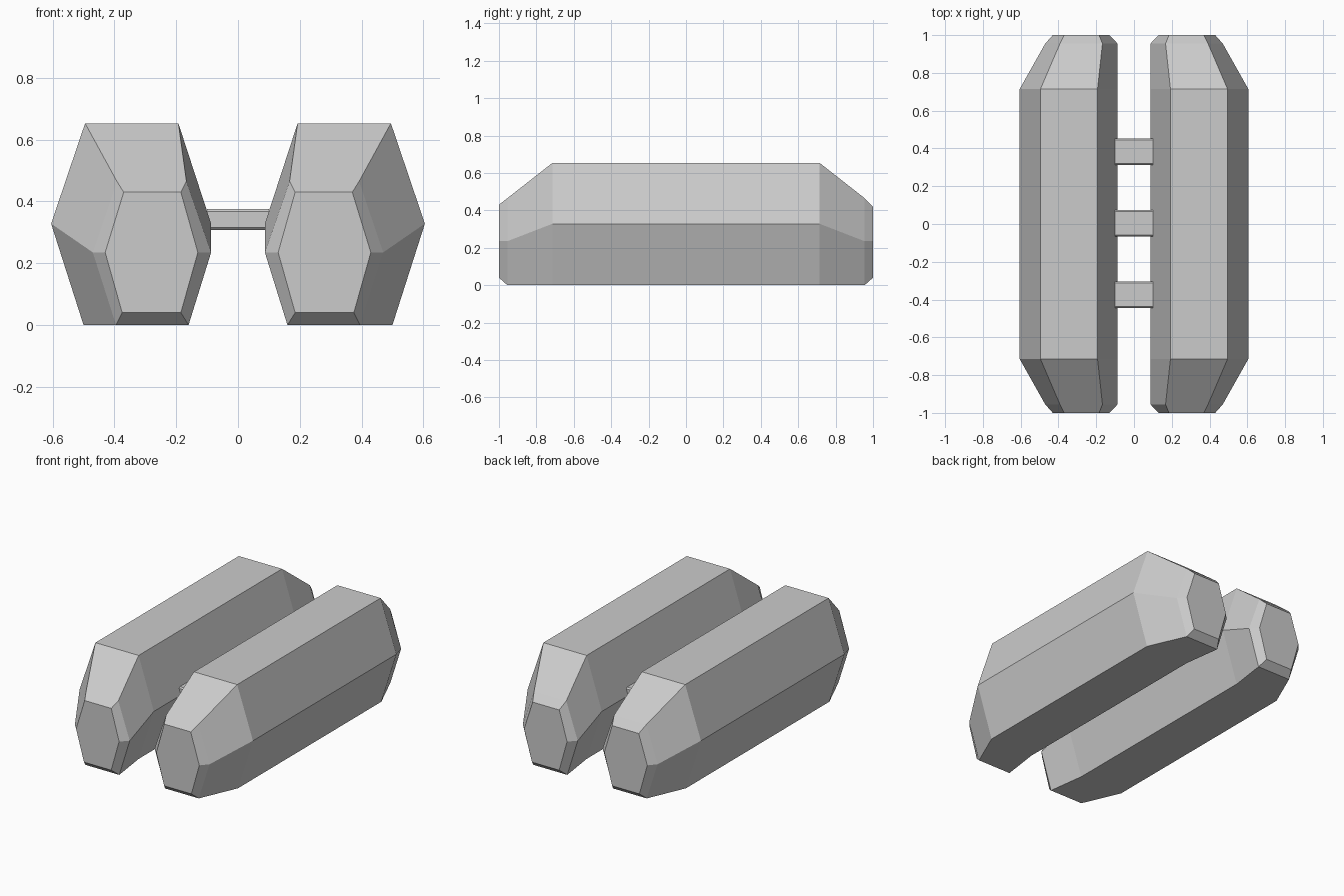
import bpy, bmesh

if "Cube" in bpy.data.objects:
    bpy.data.objects.remove(bpy.data.objects["Cube"])


def section(y, top, mid, low, z_top, z_mid, z_low):
    """Hexagonal ring; each width pair is (inner x, outer x)."""
    return [(top[0], y, z_top), (top[1], y, z_top), (mid[1], y, z_mid),
            (low[1], y, z_low), (low[0], y, z_low), (mid[0], y, z_mid)]


def loft(name, rings):
    bm = bmesh.new()
    loops = [[bm.verts.new(p) for p in ring] for ring in rings]
    for a, b in zip(loops, loops[1:]):
        for i in range(len(a)):
            j = (i + 1) % len(a)
            bm.faces.new((a[i], a[j], b[j], b[i]))
    bm.faces.new(loops[0])
    bm.faces.new(loops[-1])
    bmesh.ops.recalc_face_normals(bm, faces=bm.faces)
    mesh = bpy.data.meshes.new(name)
    bm.to_mesh(mesh)
    bm.free()
    obj = bpy.data.objects.new(name, mesh)
    bpy.context.collection.objects.link(obj)
    return obj


def end_rings(s, z_tip):
    # tip face, bevel shoulder, full-size section
    return [
        section(s * 1.0, (0.185, 0.37), (0.13, 0.43), (0.185, 0.375), z_tip, 0.235, 0.04),
        section(s * 0.955, (0.167, 0.392), (0.087, 0.47), (0.16, 0.395), 0.465, 0.235, 0.0),
        section(s * 0.715, (0.193, 0.495), (0.087, 0.605), (0.193, 0.5), 0.653, 0.328, 0.0),
    ]


# Twin floats, mirrored across x = 0
floats = loft("twin_floats", end_rings(-1, 0.43) + end_rings(1, 0.42)[::-1])
floats.modifiers.new("mirror", 'MIRROR').use_axis[0] = True

# Cross bars joining the floats, with chamfered long edges
z0, z1, c, hw = 0.307, 0.375, 0.008, 0.07
for n, yc in enumerate((-0.375, 0.003, 0.383)):
    profile = [(-hw + c, z0), (hw - c, z0), (hw, z0 + c), (hw, z1 - c),
               (hw - c, z1), (-hw + c, z1), (-hw, z1 - c), (-hw, z0 + c)]
    loft(f"cross_bar_{n + 1}", [[(x, yc + y, z) for y, z in profile] for x in (-0.1, 0.1)])
